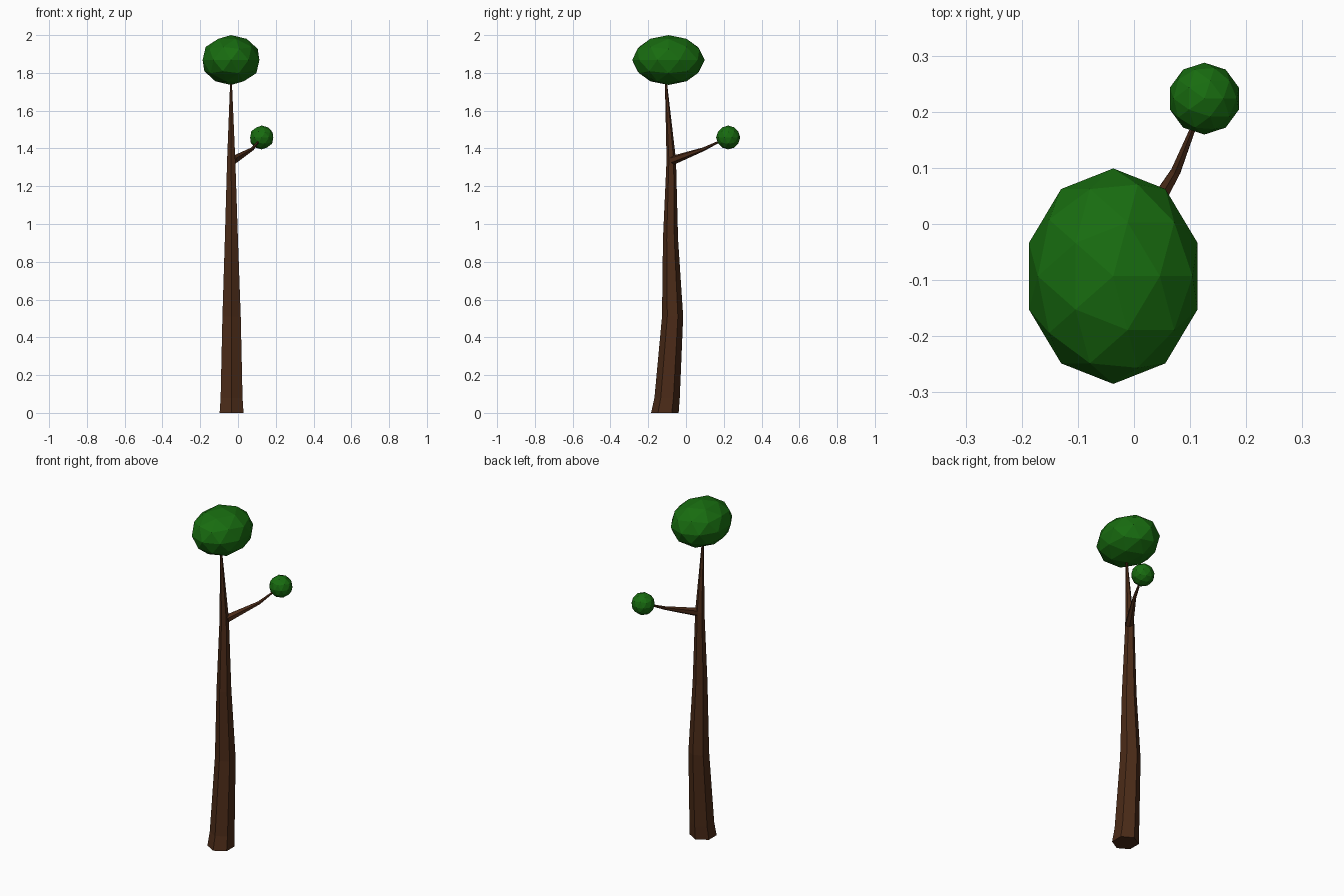
import bpy, bmesh
from math import cos, sin, pi
from mathutils import Vector, Quaternion

if "Cube" in bpy.data.objects:
    bpy.data.objects.remove(bpy.data.objects["Cube"])


def material(name, colour):
    m = bpy.data.materials.new(name)
    m.diffuse_color = (*colour, 1)
    m.use_nodes = True
    m.node_tree.nodes["Principled BSDF"].inputs["Base Color"].default_value = m.diffuse_color
    return m


bark = material("bark", (0.07, 0.024, 0.009))
leaf = material("leaf", (0.009, 0.15, 0.005))


def tube(name, rings, follow=False):
    """Six-sided tapered tube; rings are (x, y, z, radius)."""
    bm = bmesh.new()
    pts = [Vector(r[:3]) for r in rings]
    loops = []
    for i, p in enumerate(pts):
        q = Quaternion()
        if follow:
            d = pts[min(i + 1, len(pts) - 1)] - pts[max(i - 1, 0)]
            q = d.to_track_quat('Z', 'Y')
        r = rings[i][3]
        loops.append([bm.verts.new(p + q @ Vector((r * sin(k * pi / 3), -r * cos(k * pi / 3), 0)))
                      for k in range(6)])
    for a, b in zip(loops, loops[1:]):
        for k in range(6):
            n = (k + 1) % 6
            bm.faces.new((a[k], a[n], b[n], b[k]))
    bm.faces.new(loops[0][::-1])
    bm.faces.new(loops[-1])
    bmesh.ops.recalc_face_normals(bm, faces=bm.faces)
    mesh = bpy.data.meshes.new(name)
    bm.to_mesh(mesh)
    bm.free()
    mesh.materials.append(bark)
    bpy.context.collection.objects.link(bpy.data.objects.new(name, mesh))


def foliage(name, centre, size):
    bpy.ops.mesh.primitive_ico_sphere_add(subdivisions=2, radius=1, location=centre)
    ob = bpy.context.object
    ob.name = name
    ob.scale = size
    ob.data.materials.append(leaf)


# gently bent trunk
tube("trunk", [
    (-0.034, -0.112, 0.00, 0.073),
    (-0.034, -0.100, 0.08, 0.067),
    (-0.034, -0.071, 0.51, 0.056),
    (-0.035, -0.082, 0.92, 0.040),
    (-0.036, -0.078, 1.34, 0.025),
    (-0.037, -0.107, 1.76, 0.005),
])

# side branch
tube("branch", [
    (-0.025, -0.070, 1.337, 0.024),
    (0.074, 0.093, 1.396, 0.010),
    (0.117, 0.200, 1.448, 0.004),
], follow=True)

# leaf clusters
foliage("crown_foliage", (-0.037, -0.093, 1.868), (0.158, 0.192, 0.132))
foliage("branch_foliage", (0.1255, 0.2235, 1.458), (0.0645, 0.064, 0.063))
